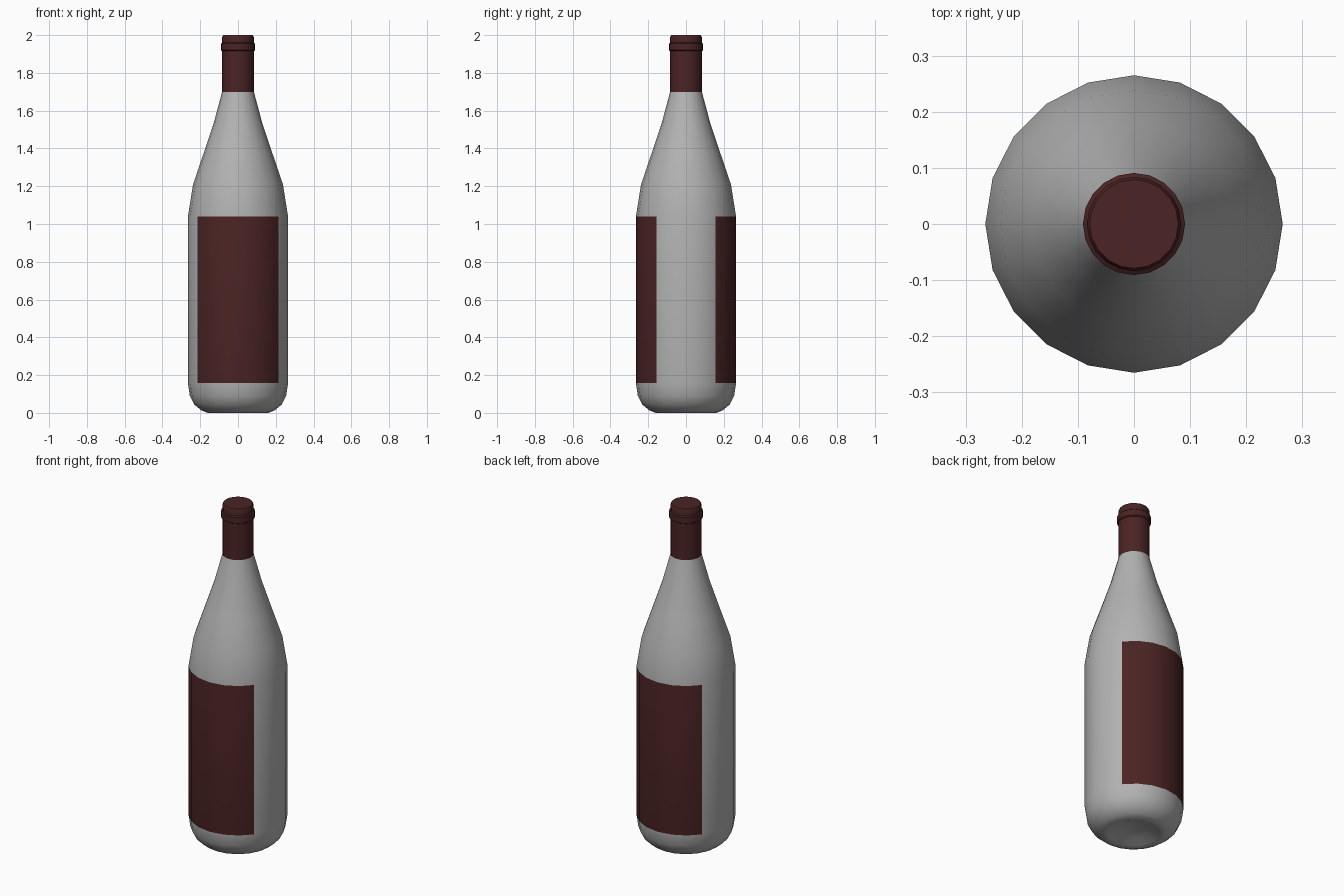
import bpy, bmesh, math

cube = bpy.data.objects.get("Cube")
if cube:
    bpy.data.objects.remove(cube, do_unlink=True)

SIDES = 20


def material(name, rgb):
    m = bpy.data.materials.new(name)
    m.use_nodes = True
    m.diffuse_color = (*rgb, 1)
    m.node_tree.nodes["Principled BSDF"].inputs["Base Color"].default_value = (*rgb, 1)
    return m


glass = material("grey glass", (0.45, 0.45, 0.45))
maroon = material("dark maroon", (0.07, 0.017, 0.017))


def lathe(name, profile, mats, angle):
    """Revolve (radius, height) points; zero radius closes the end."""
    bm = bmesh.new()
    rings = []
    for r, z in profile:
        if r == 0:
            rings.append([bm.verts.new((0, 0, z))] * SIDES)
        else:
            turns = [math.tau * i / SIDES for i in range(SIDES)]
            rings.append([bm.verts.new((r * math.cos(a), r * math.sin(a), z)) for a in turns])
    for low, high in zip(rings, rings[1:]):
        for i in range(SIDES):
            j = (i + 1) % SIDES
            corners = dict.fromkeys((low[i], low[j], high[j], high[i]))
            bm.faces.new(list(corners))
    bmesh.ops.recalc_face_normals(bm, faces=bm.faces[:])
    mesh = bpy.data.meshes.new(name)
    bm.to_mesh(mesh)
    bm.free()
    for m in mats:
        mesh.materials.append(m)
    obj = bpy.data.objects.new(name, mesh)
    bpy.context.collection.objects.link(obj)
    bpy.ops.object.select_all(action='DESELECT')
    obj.select_set(True)
    bpy.context.view_layer.objects.active = obj
    bpy.ops.object.shade_smooth_by_angle(angle=math.radians(angle))
    return obj


# Bottle body with a shallow hollow base and a tapering shoulder
LABEL_LOW, LABEL_HIGH = 0.157, 1.04
body = lathe("bottle_body", [
    (0, 0.035), (0.08, 0.027), (0.14, 0.004), (0.16, 0), (0.195, 0.014), (0.232, 0.045),
    (0.255, 0.09), (0.265, LABEL_LOW), (0.265, LABEL_HIGH), (0.238, 1.21),
    (0.182, 1.375), (0.127, 1.54), (0.084, 1.70)], [glass, maroon], 50)

# Front and back labels: the straight wall facets that face mostly along y
for p in body.data.polygons:
    if LABEL_LOW < p.center.z < LABEL_HIGH and abs(p.center.y) > abs(p.center.x) * 0.8:
        p.material_index = 1

# Foil cap over the neck, with a raised lip
lathe("neck_foil", [
    (0.084, 1.70), (0.084, 1.915), (0.091, 1.92), (0.091, 1.955), (0.084, 1.96),
    (0.084, 1.99), (0.079, 2.0), (0, 2.0)], [maroon], 30)
